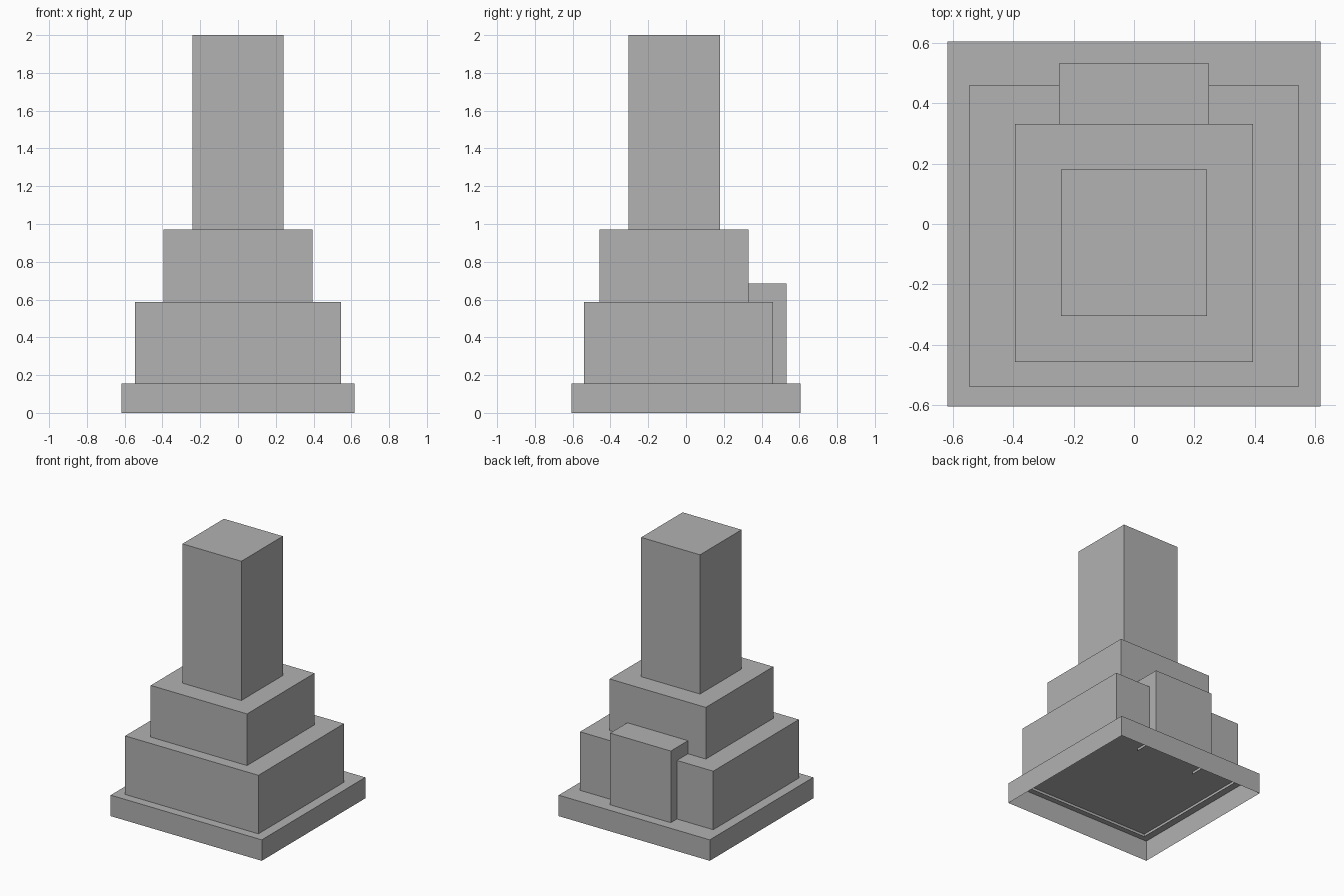
import bpy
import bmesh
from mathutils import Vector

default = bpy.data.objects.get("Cube")
if default:
    bpy.data.objects.remove(default, do_unlink=True)

GREY = (0.445, 0.445, 0.445, 1.0)
stone = bpy.data.materials.new("stone grey")
stone.use_nodes = True
stone.diffuse_color = GREY
stone.node_tree.nodes["Principled BSDF"].inputs["Base Color"].default_value = GREY


def shell(name, half_x, front, back, bottom, top, open_front=False):
    """Box shell with an open underside, and optionally an open front."""
    low = Vector((-half_x, front, bottom))
    high = Vector((half_x, back, top))
    bm = bmesh.new()
    bmesh.ops.create_cube(bm, size=1)
    for v in bm.verts:
        v.co = (low + high) / 2 + v.co * (high - low)
    bm.normal_update()
    hidden = [f for f in bm.faces
              if f.normal.z < -0.5 or (open_front and f.normal.y < -0.5)]
    bmesh.ops.delete(bm, geom=hidden, context='FACES')
    mesh = bpy.data.meshes.new(name)
    bm.to_mesh(mesh)
    bm.free()
    mesh.materials.append(stone)
    obj = bpy.data.objects.new(name, mesh)
    bpy.context.collection.objects.link(obj)
    return obj


# Each tier sinks slightly into the one beneath it
SINK = 0.02
BASE_TOP, LOWER_TOP, UPPER_TOP = 0.155, 0.588, 0.97

shell("base_slab", 0.618, -0.605, 0.605, 0, BASE_TOP)
shell("lower_tier", 0.545, -0.54, 0.46, BASE_TOP - SINK, LOWER_TOP)
shell("upper_tier", 0.394, -0.457, 0.331, LOWER_TOP - SINK, UPPER_TOP)
shell("tower", 0.241, -0.305, 0.18, UPPER_TOP - SINK, 2.0)

# Projecting block at the back
shell("back_block", 0.248, 0.331, 0.532, BASE_TOP - SINK, 0.685, open_front=True)
